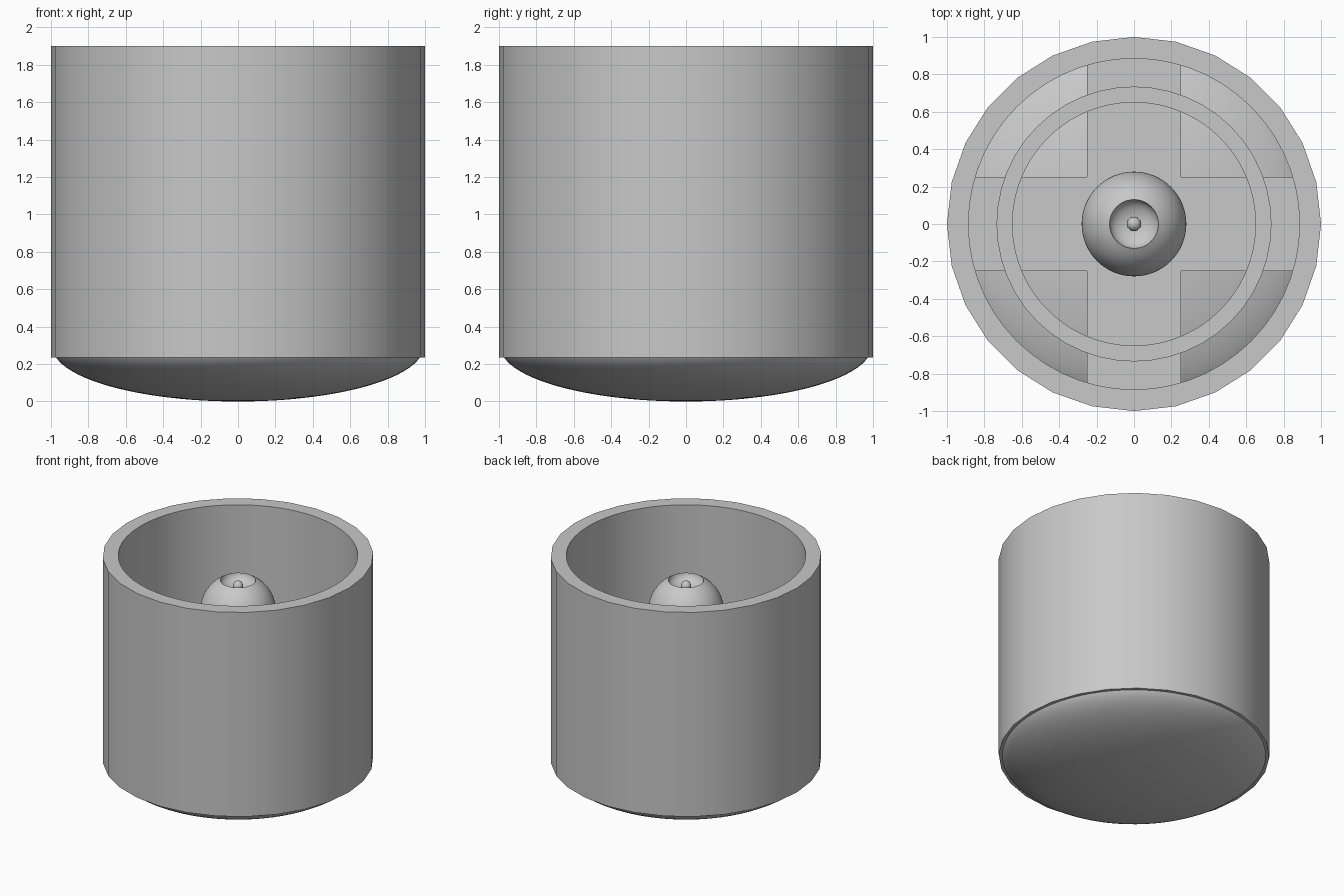
import bpy
import bmesh
from math import pi, sin, cos, radians

cube = bpy.data.objects.get("Cube")
if cube:
    bpy.data.objects.remove(cube)

GREY = (0.58, 0.58, 0.58)
mat = bpy.data.materials.new("plain grey")
mat.use_nodes = True
mat.diffuse_color = (*GREY, 1)
mat.node_tree.nodes["Principled BSDF"].inputs["Base Color"].default_value = (*GREY, 1)


def finish(name, bm, smooth=True):
    bmesh.ops.recalc_face_normals(bm, faces=bm.faces)
    mesh = bpy.data.meshes.new(name)
    bm.to_mesh(mesh)
    bm.free()
    mesh.materials.append(mat)
    ob = bpy.data.objects.new(name, mesh)
    bpy.context.scene.collection.objects.link(ob)
    if smooth:
        bpy.ops.object.select_all(action="DESELECT")
        bpy.context.view_layer.objects.active = ob
        ob.select_set(True)
        bpy.ops.object.shade_smooth_by_angle(angle=radians(30))


def circle(bm, radius, z, sides):
    return [bm.verts.new((radius * cos(2 * pi * i / sides),
                          radius * sin(2 * pi * i / sides), z)) for i in range(sides)]


def tube(name, outer, inner, low, high, sides):
    """Hollow cylinder whose inner wall has twice as many sides as its outer wall."""
    bm = bmesh.new()
    n, m = sides, sides * 2
    ob, ot = circle(bm, outer, low, n), circle(bm, outer, high, n)
    ib, it = circle(bm, inner, low, m), circle(bm, inner, high, m)
    for i in range(n):
        j = (i + 1) % n
        bm.faces.new((ob[i], ob[j], ot[j], ot[i]))
        for o, c in ((ob, ib), (ot, it)):
            bm.faces.new((o[i], o[j], c[(2 * i + 2) % m], c[2 * i + 1], c[2 * i]))
    for i in range(m):
        j = (i + 1) % m
        bm.faces.new((ib[j], ib[i], it[i], it[j]))
    finish(name, bm)


def ball(name, radius, z, height, sides):
    bm = bmesh.new()
    bmesh.ops.create_uvsphere(bm, u_segments=sides, v_segments=sides // 2, radius=radius)
    bmesh.ops.scale(bm, vec=(1, 1, height / radius), verts=bm.verts)
    bmesh.ops.translate(bm, vec=(0, 0, z), verts=bm.verts)
    finish(name, bm)


def lathe(name, profile, sides):
    bm = bmesh.new()
    verts = [bm.verts.new((r, 0, z)) for r, z in profile]
    edges = [bm.edges.new(pair) for pair in zip(verts, verts[1:])]
    bmesh.ops.spin(bm, geom=verts + edges, cent=(0, 0, 0), axis=(0, 0, 1),
                   angle=2 * pi, steps=sides, use_merge=True)
    bmesh.ops.remove_doubles(bm, verts=bm.verts, dist=0.0005)
    finish(name, bm)


# Outer shell and the flattened ball that closes its bottom
tube("outer_wall", 1.0, 0.885, 0.235, 1.9, 28)
ball("rounded_base", 0.992, 0.293, 0.293, 96)

# Cross-shaped floor rib, extruded from one outline
ARM, REACH = 0.25, 0.9
bm = bmesh.new()
outline = []
for c, s in ((1, 0), (0, 1), (-1, 0), (0, -1)):
    for x, y in ((REACH, -ARM), (REACH, ARM), (ARM, ARM)):
        outline.append(bm.verts.new((x * c - y * s, x * s + y * c, 0.4)))
face = bm.faces.new(outline)
grown = bmesh.ops.extrude_face_region(bm, geom=[face], use_keep_orig=True)
bmesh.ops.translate(bm, vec=(0, 0, 0.45),
                    verts=[g for g in grown["geom"] if isinstance(g, bmesh.types.BMVert)])
finish("cross_rib", bm, smooth=False)

# Ring standing on the cross
tube("inner_ring", 0.735, 0.65, 0.4, 0.92, 48)

# Knob: a ball with a dished top, carried by a stem
R, DISH, CENTRE = 0.28, 0.13, 1.45
start = 0.485
profile = [(R * sin(a), CENTRE + R * cos(a))
           for a in (pi - (pi - start) * i / 24 for i in range(25))]
rim_z = profile[-1][1]
profile += [(DISH * cos(t), rim_z - 0.075 * sin(t))
            for t in (pi / 2 * i / 8 for i in range(1, 9))]
lathe("dished_knob", profile, 64)
lathe("knob_stem", [(0.2, 0.8), (0.2, 1.3)], 32)
ball("knob_bead", 0.038, rim_z - 0.045, 0.038, 24)
